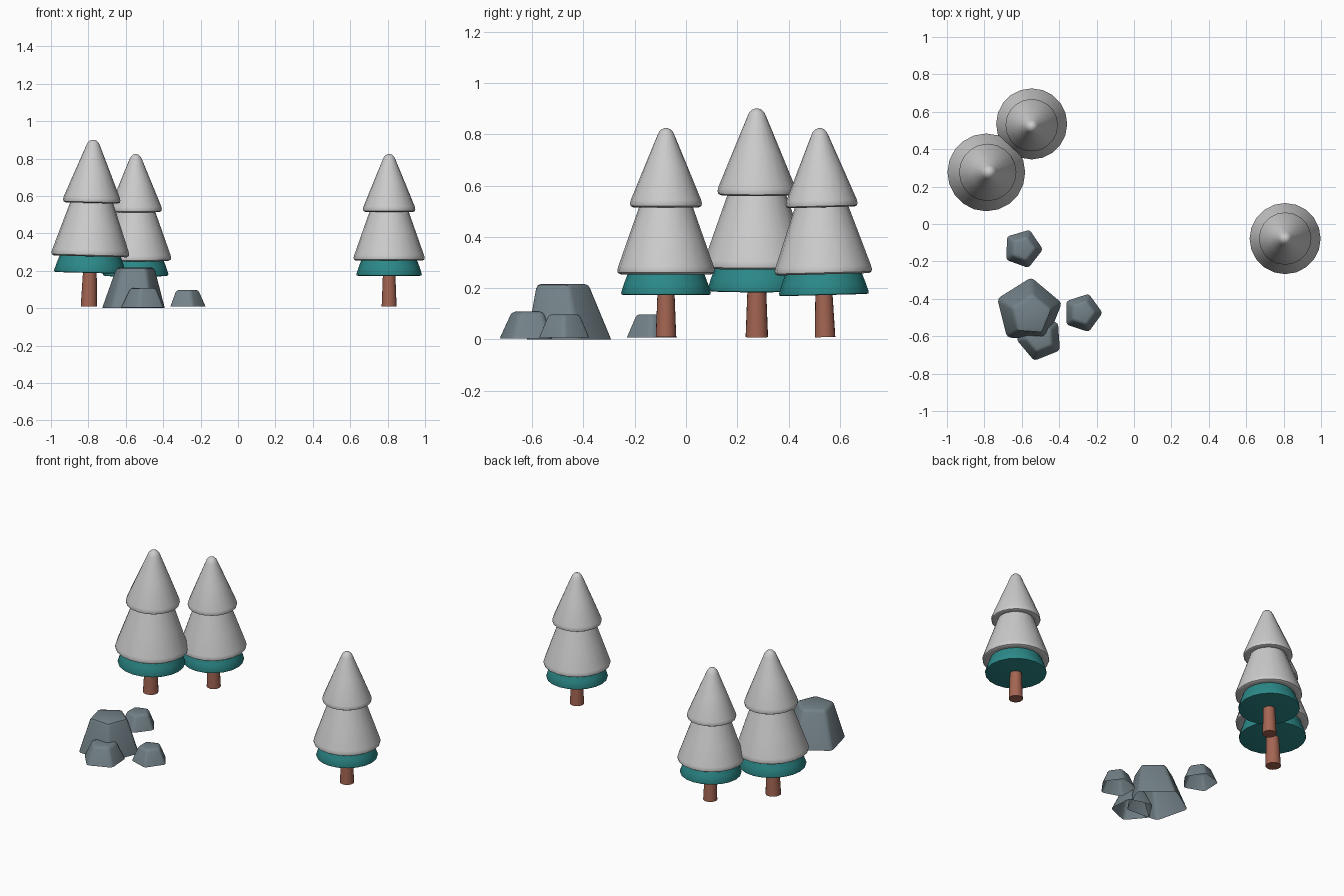
import bpy, bmesh
from math import radians, sin, cos, pi

if "Cube" in bpy.data.objects:
    bpy.data.objects.remove(bpy.data.objects["Cube"])

SIDES = 20


def material(name, rgb):
    m = bpy.data.materials.new(name)
    m.diffuse_color = (*rgb, 1)
    m.use_nodes = True
    m.node_tree.nodes["Principled BSDF"].inputs["Base Color"].default_value = m.diffuse_color
    return m


BARK = material("bark", (0.37, 0.13, 0.085))
TEAL = material("teal", (0.025, 0.25, 0.25))
STONE = material("stone", (0.17, 0.22, 0.245))


def finish(bm, name, mat, angle):
    bmesh.ops.recalc_face_normals(bm, faces=bm.faces)
    mesh = bpy.data.meshes.new(name)
    bm.to_mesh(mesh)
    bm.free()
    obj = bpy.data.objects.new(name, mesh)
    bpy.context.collection.objects.link(obj)
    if mat:
        mesh.materials.append(mat)
    bpy.ops.object.select_all(action='DESELECT')
    bpy.context.view_layer.objects.active = obj
    obj.select_set(True)
    bpy.ops.object.shade_smooth_by_angle(angle=radians(angle))
    return obj


def lathe(name, profile, mat):
    """Revolve (radius, height) points; both ends are capped."""
    bm = bmesh.new()
    rings = [[bm.verts.new((r * cos(2 * pi * i / SIDES), r * sin(2 * pi * i / SIDES), z))
              for i in range(SIDES)] for r, z in profile]
    for a, b in zip(rings, rings[1:]):
        for i in range(SIDES):
            j = (i + 1) % SIDES
            bm.faces.new((a[i], a[j], b[j], b[i]))
    bm.faces.new(rings[0])
    bm.faces.new(rings[-1])
    return finish(bm, name, mat, 45)


TRUNK = [(0.040, 0.0), (0.033, 0.18)]
SKIRT = [(0.165, 0.164), (0.173, 0.166), (0.175, 0.173), (0.163, 0.210),
         (0.150, 0.245), (0.146, 0.258)]
SNOW = [(0.148, 0.250), (0.178, 0.245), (0.188, 0.251), (0.190, 0.261), (0.186, 0.276),
        (0.146, 0.390), (0.103, 0.512),
        (0.128, 0.506), (0.138, 0.511), (0.140, 0.521), (0.137, 0.535),
        (0.085, 0.662), (0.035, 0.783), (0.028, 0.799), (0.016, 0.811), (0.005, 0.815)]


def tree(n, x, y, scale, tilt):
    for part, profile, mat in (("trunk", TRUNK, BARK), ("lower_foliage", SKIRT, TEAL),
                               ("snow_tiers", SNOW, None)):
        obj = lathe(f"tree_{n}_{part}", profile, mat)
        obj.location = (x, y, 0.009)
        obj.scale = (scale,) * 3
        obj.rotation_euler = tilt


def rock(name, x, y, z, base_r, top_r, height, turn, bevel, shift=(0, 0)):
    """Tapered five-sided stone, softened edges, open underneath."""
    bm = bmesh.new()

    def ring(r, h, dx, dy):
        return [bm.verts.new((r * cos(radians(turn + 72 * i)) + dx,
                              r * sin(radians(turn + 72 * i)) + dy, h)) for i in range(5)]
    low, high = ring(base_r, 0, 0, 0), ring(top_r, height, *shift)
    for i in range(5):
        j = (i + 1) % 5
        bm.faces.new((low[i], low[j], high[j], high[i]))
    bm.faces.new(high)
    edges = [e for e in bm.edges if not e.is_boundary]
    bmesh.ops.bevel(bm, geom=edges, offset=bevel, offset_type='OFFSET', segments=2,
                    profile=0.5, affect='EDGES', clamp_overlap=True)
    obj = finish(bm, name, STONE, 35)
    obj.location = (x, y, z)


# Trees
tree(1, -0.797, 0.276, 1.094, (0, radians(1.5), 0))
tree(2, -0.547, 0.542, 1.0, (radians(1.5), 0, 0))
tree(3, 0.808, -0.078, 1.0, (0, 0, 0))

# Rock cluster
rock("large_rock", -0.562, -0.467, 0.0, 0.182, 0.112, 0.217, 86, 0.018, (0.012, -0.02))
rock("back_rock", -0.594, -0.132, 0.008, 0.107, 0.067, 0.090, 70, 0.014)
rock("side_rock", -0.275, -0.475, 0.008, 0.107, 0.067, 0.090, 72, 0.014)
rock("front_rock", -0.503, -0.609, 0.004, 0.126, 0.077, 0.104, 40, 0.015)
